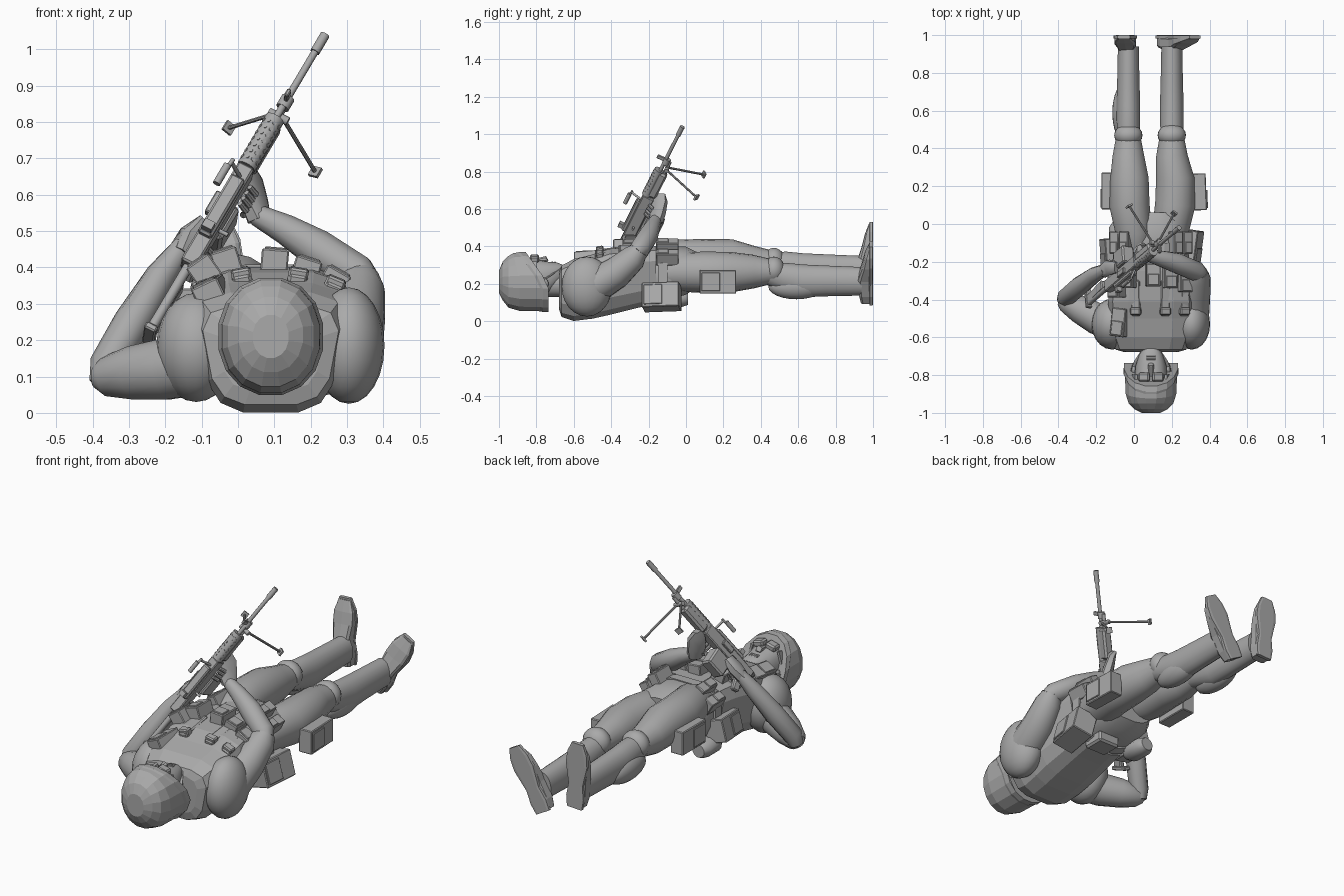
import bpy, bmesh, math
from mathutils import Vector, Matrix, Euler

cube = bpy.data.objects.get("Cube")
if cube:
    bpy.data.objects.remove(cube)

grey = bpy.data.materials.new("plain grey")
grey.use_nodes = True
TONE = (0.4, 0.4, 0.4, 1)
grey.diffuse_color = TONE
grey.node_tree.nodes["Principled BSDF"].inputs["Base Color"].default_value = TONE
parts = []


def finish(name, bm, mat=Matrix(), smooth=True):
    bmesh.ops.recalc_face_normals(bm, faces=bm.faces)
    me = bpy.data.meshes.new(name)
    bm.to_mesh(me)
    bm.free()
    me.materials.append(grey)
    ob = bpy.data.objects.new(name, me)
    ob.matrix_world = mat
    bpy.context.collection.objects.link(ob)
    if smooth:
        parts.append(ob)
    return ob


def loft(name, pts, n=16, p=2, frame=None, mat=Matrix(), smooth=True):
    """Skin rings (x, y, z, half width, half depth) along a path."""
    bm, rings = bmesh.new(), []
    cs = [Vector(q[:3]) for q in pts]
    for i, q in enumerate(pts):
        t = cs[min(i + 1, len(cs) - 1)] - cs[max(i - 1, 0)]
        rot = frame or t.to_track_quat('Y', 'Z').to_matrix()
        ring = []
        for k in range(n):
            a = math.tau * (k + 0.5) / n
            c, s = math.cos(a), math.sin(a)
            c, s = (math.copysign(abs(v) ** (2 / p), v) for v in (c, s))
            ring.append(bm.verts.new(cs[i] + rot @ Vector((c * q[3], 0, s * q[-1]))))
        rings.append(ring)
    for a, b in zip(rings, rings[1:]):
        for k in range(n):
            bm.faces.new((a[k], a[(k + 1) % n], b[(k + 1) % n], b[k]))
    bm.faces.new(rings[0])
    bm.faces.new(rings[-1])
    return finish(name, bm, mat, smooth)


def body(name, rows, cx, n=12, p=2.6, smooth=False):
    """Rings across y given as (y, half width, low z, high z)."""
    pts = [(cx, y, (lo + hi) / 2, w, (hi - lo) / 2) for y, w, lo, hi in rows]
    return loft(name, pts, n, p, Matrix.Identity(3), smooth=smooth)


def box(name, loc, size, rot=(0, 0, 0), base=Matrix(), bevel=0.0):
    bm = bmesh.new()
    bmesh.ops.create_cube(bm, size=1)
    bmesh.ops.scale(bm, vec=size, verts=bm.verts)
    if bevel:
        bmesh.ops.bevel(bm, geom=bm.edges[:], offset=bevel, segments=1, affect='EDGES')
    r = Euler([math.radians(a) for a in rot]).to_matrix().to_4x4()
    return finish(name, bm, base @ Matrix.Translation(loc) @ r, False)


def ball(name, loc, radii):
    bm = bmesh.new()
    bmesh.ops.create_uvsphere(bm, u_segments=20, v_segments=12, radius=1)
    bmesh.ops.scale(bm, vec=radii, verts=bm.verts)
    return finish(name, bm, Matrix.Translation(loc))


def pouch(name, loc, size, rot=(0, 0, 0)):
    """Box pouch with a raised flap on its outer end."""
    box(name, loc, size, rot, bevel=0.004)
    r = Euler([math.radians(a) for a in rot]).to_matrix()
    x, y, z = size
    box(name + "_flap", Vector(loc) + r @ Vector((0, -y * 0.2, z / 2)),
        (x * 0.8, y * 0.5, 0.012), rot, bevel=0.003)


# Torso, vest and hips
CX = 0.09
vest = body("vest", [(-.678, .15, .06, .265), (-.665, .195, .02, .3), (-.6, .215, -.002, .335),
                     (-.5, .222, .01, .36), (-.41, .222, .03, .39), (-.25, .2, .07, .405),
                     (-.16, .19, .09, .405)], CX, 12, 3.6)
for v in vest.data.vertices:
    # Narrower across the back than the chest
    v.co.x += (v.co.x - CX) * (v.co.z - .25) * 1.0
body("hips", [(-.2, .18, .1, .39), (-.1, .185, .11, .405), (.0, .19, .14, .4),
              (.06, .15, .18, .37)], CX, 16, smooth=True)
body("belt", [(-.15, .2, .09, .412), (-.1, .2, .1, .412)], CX)

# Head, face and helmet
body("neck", [(-.78, .06, .13, .27), (-.68, .06, .13, .27), (-.6, .08, .1, .26)], CX, 14, 2, True)
body("face", [(-.94, .08, .1, .32), (-.88, .09, .1, .345), (-.8, .088, .1, .332), (-.75, .082, .13, .32),
              (-.69, .062, .19, .315), (-.65, .038, .24, .298)], CX, 16, 2.6, True)
loft("nose", [(CX, -.81, .325, .01, .008), (CX, -.75, .332, .018, .018),
              (CX, -.74, .322, .014, .006)], 8, smooth=False)
for z, y in ((.318, -.715), (.316, -.7)):
    box("lip", (CX, y, z - .004), (.05, .01, .012), bevel=.003)
for s in (-1, 1):
    ball("ear", (CX + s * .09, -.77, .2), (.015, .035, .035))
    box("goggle_lens", (CX + s * .036, -.81, .335), (.06, .05, .034), (0, s * 14, 0), bevel=.008)
    box("goggle_band", (CX + s * .09, -.81, .275), (.012, .025, .09), (0, s * -15, 0))
    loft("chin_strap", [(CX + s * .105, -.8, .2, .012, .005), (CX + s * .08, -.73, .24, .012, .005),
                        (CX + s * .03, -.655, .293, .012, .005)], 6, smooth=False)
helmet = body("helmet", [(-1, .05, .15, .27), (-.98, .09, .11, .32), (-.95, .12, .07, .35),
                         (-.89, .137, .052, .367), (-.78, .14, .05, .37), (-.765, .147, .046, .374),
                         (-.735, .146, .047, .373)], CX, 16, 2.1)
for v in helmet.data.vertices:
    # Raise the brow line so the face stays open
    if v.co.y > -.8:
        v.co.y -= max(0, v.co.z - .2) * .72
    elif v.co.y > -.9:
        v.co.y -= max(0, v.co.z - .2) * .2

# Left arm reaching across to the fore end
ball("left_shoulder", (.305, -.53, .185), (.098, .135, .16))
loft("left_upper_arm", [(.3, -.55, .17, .09), (.305, -.47, .2, .095), (.32, -.37, .26, .085),
                        (.335, -.28, .34, .07), (.34, -.25, .38, .048)])
loft("left_forearm", [(.355, -.27, .36, .04), (.33, -.25, .38, .055), (.22, -.205, .45, .055),
                      (.13, -.18, .505, .042), (.05, -.16, .545, .03)], 10)
loft("left_hand", [(.06, -.16, .53, .035, .03), (.045, -.15, .58, .045, .028),
                   (.035, -.14, .64, .045, .022), (.03, -.14, .68, .03, .015)], 8, 3)

# Right arm bent back to the grip
ball("right_shoulder", (-.115, -.53, .18), (.11, .135, .15))
loft("right_upper_arm", [(-.1, -.54, .14, .09), (-.2, -.5, .12, .085), (-.29, -.45, .11, .075),
                         (-.365, -.41, .1, .055), (-.395, -.4, .1, .03)])
loft("right_forearm", [(-.375, -.4, .08, .035), (-.36, -.39, .13, .05), (-.29, -.33, .25, .052),
                       (-.21, -.27, .38, .043), (-.15, -.24, .46, .03)], 10)
loft("right_hand", [(-.16, -.25, .44, .035, .03), (-.13, -.23, .49, .042, .03),
                    (-.09, -.23, .53, .03, .02)], 8, 3)

# Legs: side name, hip x, thigh x, knee x, thigh z, knee z, shin z, muscle x, heel x, heel z, foot lean
upright = Matrix(((1, 0, 0), (0, 0, 1), (0, -1, 0)))
for side, hx, tx, kx, tz, kz, sz, mx, fx, fz, lean in (
        ("left", .19, .218, .2, .262, .265, .215, .2, .155, .11, 29),
        ("right", .0, -.024, -.03, .33, .312, .275, -.055, -.035, .185, -3)):
    loft(side + "_thigh", [(hx, -.13, tz - .01, .08), (hx, -.05, tz, .098, .105), (tx, .1, tz, .108, .11),
                           (tx, .24, tz, .103, .108), (kx, .36, kz, .085, .09), (kx, .46, kz, .066)], 18)
    ball(side + "_knee", (kx, .47, kz + .008), (.075, .06, .072))
    loft(side + "_calf", [(kx, .44, kz - .01, .06), (kx, .52, sz + .02, .062, .078),
                          (kx, .62, sz, .064, .088), (kx, .75, sz, .06, .082),
                          (kx, .94, sz - .002, .056, .076)], 18)
    ball(side + "_calf_muscle", (mx, .59, sz - .03), (.06, .15, .068))
    turn = Matrix.Translation((fx, 0, fz)) @ Matrix.Rotation(math.radians(lean), 4, 'Y')
    loft(side + "_boot", [(0, .965, 0, .04, .033), (0, .96, .05, .05, .038), (0, .955, .14, .047, .04),
                          (0, .968, .22, .058, .027), (0, .976, .28, .056, .02), (0, .987, .335, .034, .01)],
         10, 4, upright, turn, False)
    loft(side + "_boot_sole", [(0, .99, -.005, .045, .01), (0, .99, .05, .052, .01), (0, .99, .12, .042, .01),
                               (0, .99, .23, .064, .01), (0, .99, .29, .058, .01), (0, .99, .345, .034, .01)],
         8, 6, upright, turn, False)

# Pouches on chest, belt, hips and thighs
for x, y, z, roll in ((-.09, -.33, .385, -35), (-.03, -.28, .41, -18), (.1, -.27, .41, 5),
                      (.185, -.28, .385, 18), (.26, -.3, .355, 30)):
    pouch("chest_pouch", (x, y, z), (.075, .12, .08), (0, roll, 0))
for x in (.01, .165, .265):
    box("chest_panel", (x, -.39, .39 - abs(x - CX) * .25), (.05, .19, .04), (8, (x - CX) * 130, 0), bevel=.006)
    box("panel_flap", (x, -.46, .395 - abs(x - CX) * .25), (.055, .04, .045), (8, (x - CX) * 130, 0), bevel=.006)
for s in (-1, 1):
    for d in (.13, .18):
        pouch("belt_pouch", (CX + s * d, -.1, .4 - (d - .13) * 1.2), (.055, .12, .07), (0, s * 30, 0))
pouch("radio", (-.07, -.52, .325), (.08, .15, .08), (5, -25, -8))
loft("antenna", [(-.05, -.45, .38, .004), (-.045, -.56, .33, .004), (-.02, -.66, .275, .004)], 6)
pouch("left_hip_pouch", (.285, -.13, .13), (.135, .2, .12), (8, 75, 0))
pouch("right_hip_pouch", (-.11, -.16, .2), (.12, .17, .11), (5, -75, 0))
pouch("left_thigh_pouch", (.345, .17, .21), (.125, .195, .075), (-2, 90, 0))
pouch("right_thigh_pouch", (-.135, .175, .28), (.125, .195, .075), (0, -90, 0))
loft("canteen", [(-.08, -.14, .13, .035), (-.08, -.11, .12, .055, .045), (-.08, -.02, .12, .055, .045),
                 (-.08, .01, .12, .035)], 12)
box("rear_pouch", (.12, -.11, .105), (.13, .12, .06), bevel=.01)

# Gun frame: x sideways, y along the barrel, z up from the gun
along = Vector((.466, .398, .786)).normalized()
up = Vector((.09, -.88, .46))
up = (up - along * up.dot(along)).normalized()
side = along.cross(up)
GUN = Matrix.Translation((-.245, -.425, .22)) @ Matrix((side, along, up)).transposed().to_4x4()


def gbox(name, loc, size, rot=(0, 0, 0), bevel=0.0):
    box(name, loc, size, rot, GUN, bevel)


def rod(name, a, b, r, n=10):
    loft(name, [(*a, r), (*b, r)], n, mat=GUN)


gbox("butt_plate", (0, .01, -.03), (.035, .02, .11), bevel=.004)
gbox("stock", (0, .1, -.025), (.028, .17, .055), (-5, 0, 0), .006)
rod("stock_tube", (0, 0, 0), (0, .26, 0), .014)
gbox("receiver", (0, .4, 0), (.048, .34, .065), bevel=.005)
gbox("feed_cover", (0, .42, .04), (.042, .2, .025), bevel=.006)
gbox("feed_tray", (-.024, .43, .01), (.025, .07, .03), bevel=.003)
gbox("rear_sight", (0, .34, .062), (.03, .025, .03))
gbox("pistol_grip", (0, .27, -.07), (.028, .04, .1), (-20, 0, 0), .006)
gbox("trigger_guard", (0, .32, -.055), (.012, .06, .01))
gbox("ammo_box", (0, .42, -.085), (.07, .11, .1), bevel=.008)
rod("charging_handle", (.02, .37, 0), (.05, .37, 0), .006)
gbox("hand_guard", (0, .655, -.012), (.052, .16, .05), bevel=.01)
rod("heat_shield", (0, .57, .014), (0, .74, .014), .027, 14)
for i in range(7):
    for a in (-60, -20, 20, 60):
        c, s = math.sin(math.radians(a)), math.cos(math.radians(a))
        y = .59 + i * .021
        rod("vent", (c * .024, y, .014 + s * .024), (c * .028, y, .014 + s * .028), .006, 8)
rod("barrel", (0, .55, .008), (0, 1, .008), .01)
rod("gas_tube", (0, .7, -.018), (0, .81, -.018), .01)
rod("flash_hider", (0, .975, .008), (0, 1.035, .008), .0135)
rod("gas_block", (0, .785, .0), (0, .82, .0), .019)
gbox("front_sight", (0, .81, .035), (.012, .022, .045), bevel=.003)

# Carry handle and folding legs
rod("handle_post", (0, .53, .03), (-.03, .53, .09), .006)
rod("handle_bar", (-.03, .54, .09), (-.035, .48, .095), .006)
rod("carry_handle", (-.035, .45, .095), (-.035, .515, .095), .011)
rod("leg_pivot", (-.03, .765, -.02), (.03, .765, -.02), .012)
for s in (-1, 1):
    rod("support_leg", (s * .015, .765, -.02), (s * .135, .755, -.22), .006, 8)
    gbox("support_foot", (s * .135, .755, -.22), (.03, .03, .01), (0, s * -30, 0))

# Fingers wrapped around the grip and hand guard
for i in range(4):
    for y0, x0, z0 in ((.48, .046, -.06), (.255, .03, -.045)):
        y, z = y0 + i * .019, z0
        loft("finger", [(x0, y, z - .02, .01), (x0 + .005, y, z + .015, .01),
                        (x0 - .015, y, z + .04, .008)], 8, mat=GUN)

bpy.ops.object.select_all(action='DESELECT')
for ob in parts:
    ob.select_set(True)
bpy.context.view_layer.objects.active = parts[0]
bpy.ops.object.shade_smooth_by_angle(angle=math.radians(38))
